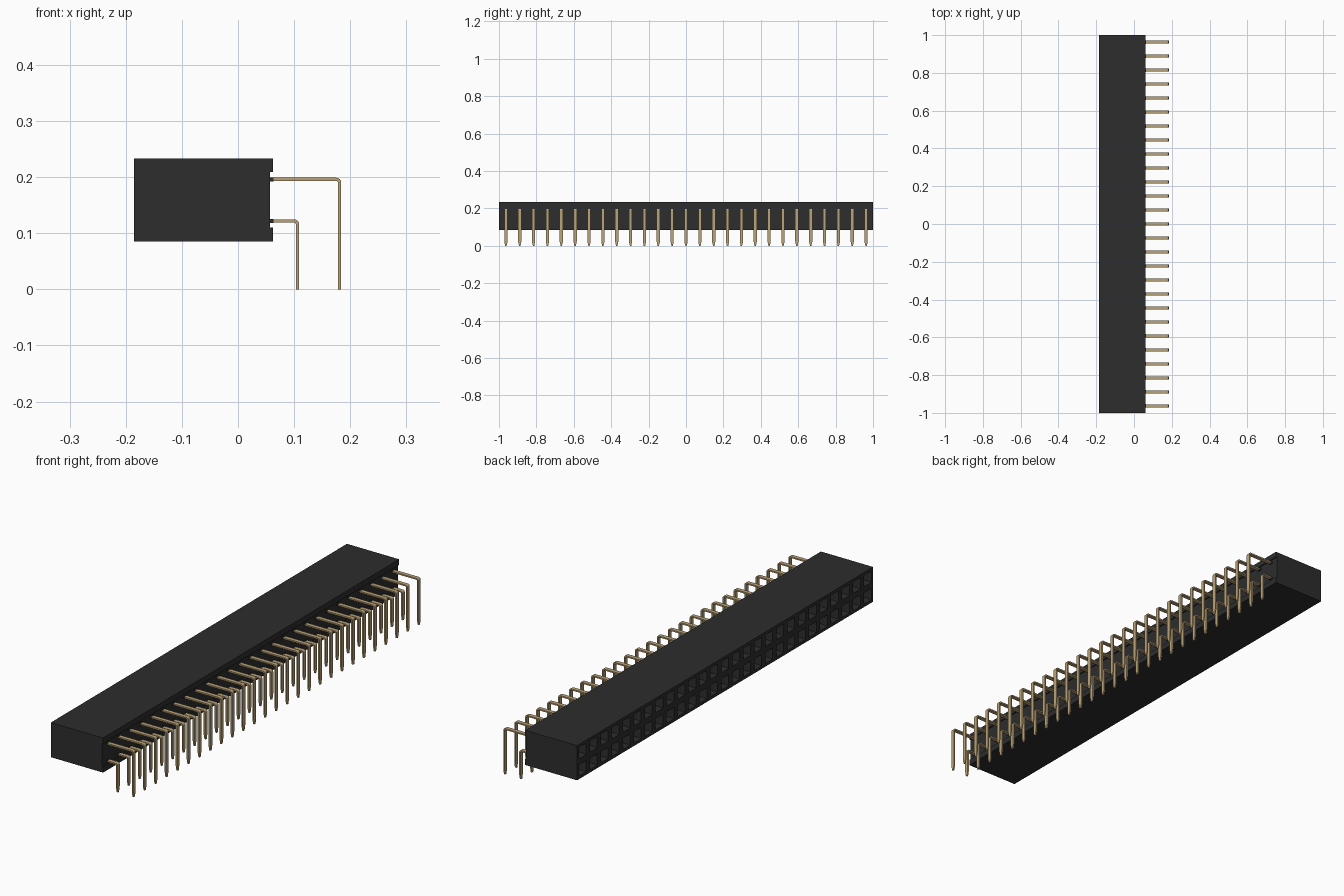
import bpy, bmesh, math
from mathutils import Vector, Matrix

if "Cube" in bpy.data.objects:
    bpy.data.objects.remove(bpy.data.objects["Cube"])

COLS = 27
PITCH = 2 / COLS
ZC = 0.159
ROWS = {"lower": (ZC - PITCH / 2, 0.109), "upper": (ZC + PITCH / 2, 0.184)}
X0, X1, X_CHANNEL = -0.185, 0.062, 0.057
PIN_T, PIN_W = 0.006, 0.017


def material(name, color):
    m = bpy.data.materials.new(name)
    m.use_nodes = True
    m.diffuse_color = (*color, 1)
    m.node_tree.nodes["Principled BSDF"].inputs["Base Color"].default_value = (*color, 1)
    return m


BLACK = material("black plastic", (0.026, 0.026, 0.026))
GOLD = material("gold metal", (0.50, 0.37, 0.19))


def finish(name, bm, mat):
    mesh = bpy.data.meshes.new(name)
    bm.to_mesh(mesh)
    bm.free()
    mesh.materials.append(mat)
    ob = bpy.data.objects.new(name, mesh)
    bpy.context.collection.objects.link(ob)
    return ob


def extrude_profile(bm, points, y0, y1):
    """Extrude a closed x-z outline along y."""
    face = bm.faces.new([bm.verts.new((x, y0, z)) for x, z in points])
    ext = bmesh.ops.extrude_face_region(bm, geom=[face])["geom"]
    verts = [g for g in ext if isinstance(g, bmesh.types.BMVert)]
    bmesh.ops.translate(bm, verts=verts, vec=(0, y1 - y0, 0))


# Housing: block with a shallow channel along the pin side
bm = bmesh.new()
low, high = ZC - PITCH, ZC + PITCH
extrude_profile(bm, [(X0, low), (X1, low), (X1, 0.11), (X_CHANNEL, 0.11),
                     (X_CHANNEL, 0.209), (X1, 0.209), (X1, high), (X0, high)], -1, 1)
bmesh.ops.recalc_face_normals(bm, faces=bm.faces[:])
mouth = [f for f in bm.faces if f.normal.x < -0.9 and f.calc_center_median().x < X0 + 0.001]
bmesh.ops.delete(bm, geom=mouth, context='FACES')

# Socket face: one cell per contact, each with a sloped lead-in and a deep hole
before = set(bm.faces)
place = Matrix.Translation((X0, 0, ZC)) @ Matrix.Rotation(-math.pi / 2, 4, 'Y')
bmesh.ops.create_grid(bm, x_segments=2, y_segments=COLS, size=1,
                      matrix=place @ Matrix.Diagonal((PITCH, 1, 1, 1)))
cells = [f for f in bm.faces if f not in before]
for f in cells:
    if f.normal.x > 0:
        f.normal_flip()
for inset, depth in ((0.018, 0), (0.006, 0.012), (0.0005, 0.15)):
    bmesh.ops.inset_individual(bm, faces=cells, thickness=inset)
    bmesh.ops.translate(bm, verts=list({v for f in cells for v in f.verts}), vec=(depth, 0, 0))
bmesh.ops.remove_doubles(bm, verts=bm.verts[:], dist=1e-5)
finish("housing", bm, BLACK)


def pin_outline(z, x_out):
    """Flat strip running out along x, rounded at the elbow, then down."""
    t, r = PIN_T, 0.009
    top = z + t / 2
    cx, cz = x_out - r, top - r
    arc = [i * math.pi / 8 for i in range(5)]
    outer = [(cx + r * math.sin(a), cz + r * math.cos(a)) for a in arc]
    inner = [(cx + (r - t) * math.sin(a), cz + (r - t) * math.cos(a)) for a in reversed(arc)]
    tip = 0.022
    return ([(X_CHANNEL - 0.002, top)] + outer + [(x_out, tip), (x_out, 0), (x_out - t, 0),
            (x_out - t, tip)] + inner + [(X_CHANNEL - 0.002, top - t)])


for row, (z, x_out) in ROWS.items():
    pins, collars, contacts = bmesh.new(), bmesh.new(), bmesh.new()
    for i in range(COLS):
        y = (i - (COLS - 1) / 2) * PITCH
        # Bent pin with a tip narrowed sideways
        n = len(pins.verts)
        extrude_profile(pins, pin_outline(z, x_out), y - PIN_W / 2, y + PIN_W / 2)
        pins.verts.ensure_lookup_table()
        for v in pins.verts[n:]:
            if v.co.z < 0.01:
                v.co.y = y + (v.co.y - y) * 0.45
        # Dark collar where the pin leaves the housing
        h = PIN_T / 2 + 0.0005
        extrude_profile(collars, [(X_CHANNEL - 0.001, z - h), (X1 + 0.001, z - h),
                                  (X1 + 0.001, z + h), (X_CHANNEL - 0.001, z + h)],
                        y - PIN_W / 2 - 0.0005, y + PIN_W / 2 + 0.0005)
        # Spring contact blades inside the socket
        for s in (-1, 1):
            za, zb = sorted((z + s * 0.0085, z + s * 0.0115))
            extrude_profile(contacts, [(X0 + 0.05, za), (X0 + 0.16, za),
                                       (X0 + 0.16, zb), (X0 + 0.05, zb)], y - 0.007, y + 0.007)
    for name, b, mat in (("pins", pins, GOLD), ("pin_collars", collars, BLACK),
                         ("socket_contacts", contacts, GOLD)):
        bmesh.ops.recalc_face_normals(b, faces=b.faces[:])
        ob = finish(f"{row}_{name}", b, mat)
